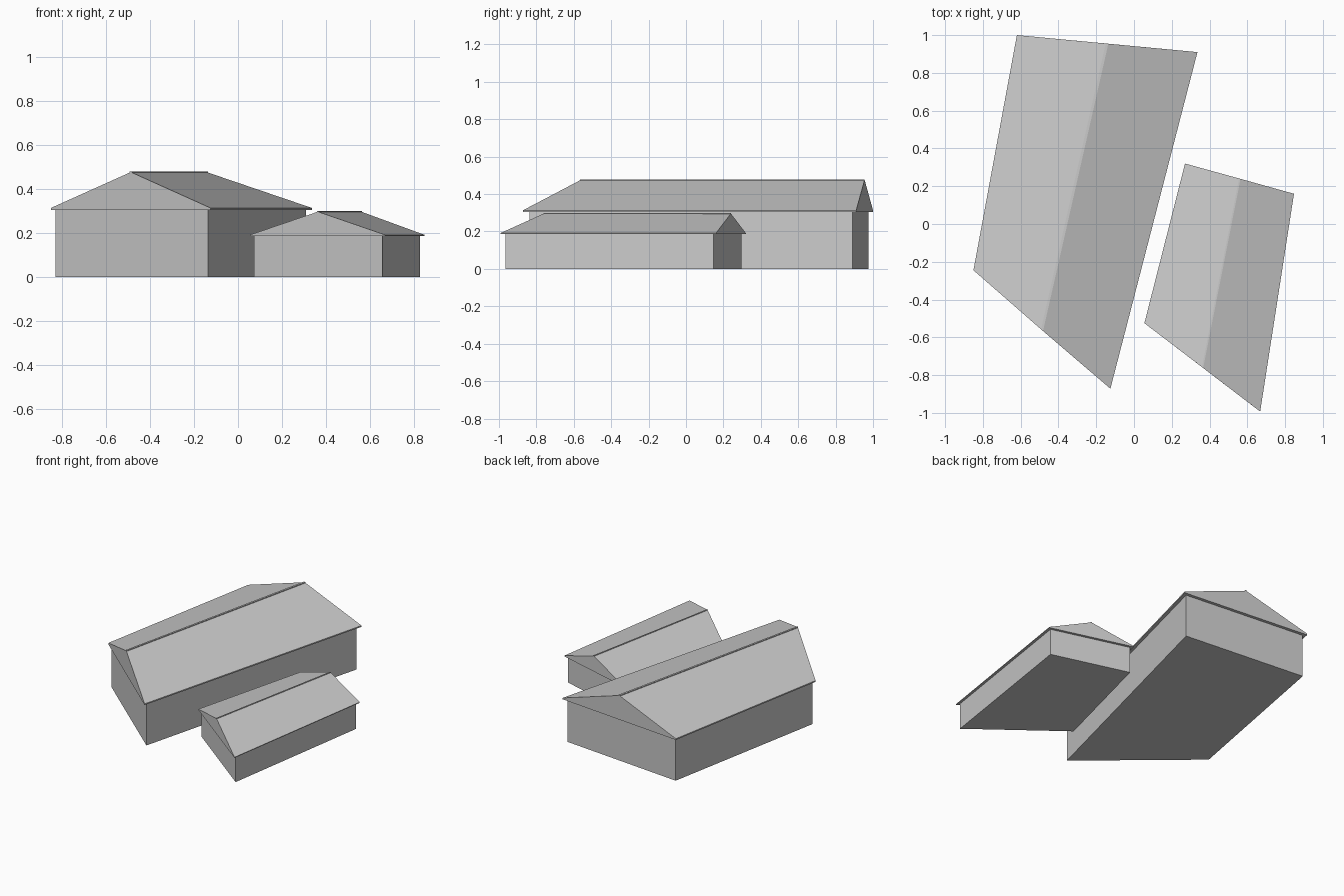
import bpy
import bmesh
from mathutils import Vector

cube = bpy.data.objects.get("Cube")
if cube:
    bpy.data.objects.remove(cube, do_unlink=True)

grey = bpy.data.materials.new("light_grey")
grey.use_nodes = True
colour = (0.6, 0.6, 0.6, 1)
grey.diffuse_color = colour
grey.node_tree.nodes["Principled BSDF"].inputs["Base Color"].default_value = colour


def loft(name, start, end):
    """Solid between two matching closed outlines."""
    bm = bmesh.new()
    a = [bm.verts.new(p) for p in start]
    b = [bm.verts.new(p) for p in end]
    bm.faces.new(a)
    bm.faces.new(b[::-1])
    for i in range(len(a)):
        j = (i + 1) % len(a)
        bm.faces.new((a[j], a[i], b[i], b[j]))
    bmesh.ops.recalc_face_normals(bm, faces=bm.faces)
    mesh = bpy.data.meshes.new(name)
    bm.to_mesh(mesh)
    bm.free()
    mesh.materials.append(grey)
    obj = bpy.data.objects.new(name, mesh)
    bpy.context.collection.objects.link(obj)


def at(p, z):
    return (p.x, p.y, z)


def building(name, eaves, ridge, overhang, eave_z, ridge_z, edge, cap_width):
    eaves = [Vector(p) for p in eaves]      # front left, front right, back right, back left in plan
    front, back = [Vector(p) for p in ridge]

    # Walls, set in from the eaves
    plan = []
    for i, p in enumerate(eaves):
        to_next = (eaves[(i + 1) % 4] - p).normalized()
        to_last = (eaves[i - 1] - p).normalized()
        plan.append(p + (to_next + to_last) * overhang)
    low = eave_z - edge
    loft(name + "_walls", [at(p, 0) for p in plan], [at(p, low) for p in plan])

    # Gabled roof with thin eave edge
    def gable(a, top, b):
        return [at(a, low), at(a, eave_z), at(top, ridge_z - 0.003), at(b, eave_z), at(b, low)]
    loft(name + "_roof", gable(eaves[0], front, eaves[1]), gable(eaves[3], back, eaves[2]))

    # Flat ridge cap
    def cap(p, across):
        side = across.normalized() * cap_width / 2
        return [at(p - side, ridge_z - 0.009), at(p + side, ridge_z - 0.009),
                at(p + side, ridge_z), at(p - side, ridge_z)]
    loft(name + "_ridge_cap", cap(front, eaves[1] - eaves[0]), cap(back, eaves[2] - eaves[3]))


building("large_barn",
         [(-0.85, -0.245), (-0.125, -0.872), (0.336, 0.91), (-0.62, 1.0)],
         [(-0.487, -0.562), (-0.143, 0.955)],
         0.022, 0.313, 0.479, 0.009, 0.014)
building("small_barn",
         [(0.055, -0.525), (0.668, -0.993), (0.847, 0.16), (0.27, 0.32)],
         [(0.363, -0.76), (0.56, 0.24)],
         0.018, 0.191, 0.299, 0.005, 0.008)
